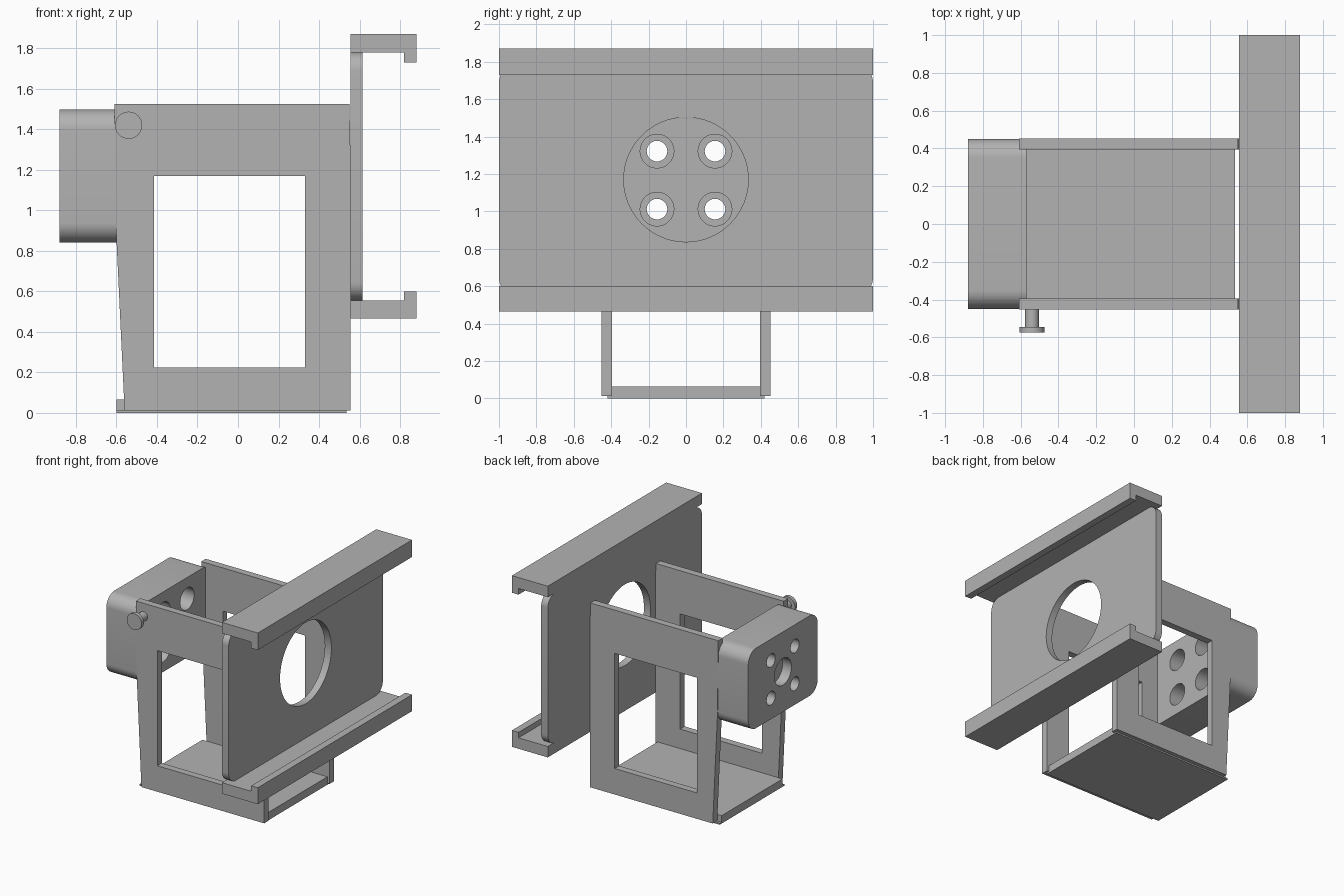
import bpy, bmesh, math
from mathutils import Matrix

cube = bpy.data.objects.get("Cube")
if cube:
    bpy.data.objects.remove(cube, do_unlink=True)

grey = bpy.data.materials.new("plain grey")
grey.use_nodes = True
grey.diffuse_color = (0.45, 0.45, 0.45, 1)
grey.node_tree.nodes["Principled BSDF"].inputs["Base Color"].default_value = grey.diffuse_color


def finish(name, bm):
    bmesh.ops.recalc_face_normals(bm, faces=bm.faces)
    mesh = bpy.data.meshes.new(name)
    bm.to_mesh(mesh)
    bm.free()
    mesh.materials.append(grey)
    obj = bpy.data.objects.new(name, mesh)
    bpy.context.collection.objects.link(obj)
    return obj


def extrude(name, points, axis, start, end):
    """Extrude a 2D outline along x (points are y,z) or y (points are x,z)."""
    bm = bmesh.new()
    place = (lambda a, b: (start, a, b)) if axis == "x" else (lambda a, b: (a, start, b))
    face = bm.faces.new([bm.verts.new(place(a, b)) for a, b in points])
    grown = bmesh.ops.extrude_face_region(bm, geom=[face])["geom"]
    move = (end - start, 0, 0) if axis == "x" else (0, end - start, 0)
    bmesh.ops.translate(bm, vec=move, verts=[v for v in grown if isinstance(v, bmesh.types.BMVert)])
    return finish(name, bm)


def rect(a0, a1, b0, b1):
    return [(a0, b0), (a1, b0), (a1, b1), (a0, b1)]


def rounded(a0, a1, b0, b1, r, steps=10):
    corners = [(a1 - r, b1 - r), (a0 + r, b1 - r), (a0 + r, b0 + r), (a1 - r, b0 + r)]
    return [(ca + r * math.cos(t), cb + r * math.sin(t))
            for i, (ca, cb) in enumerate(corners)
            for t in [(i + k / steps) * math.pi / 2 for k in range(steps + 1)]]


def circle(a, b, r, n=48):
    return [(a + r * math.cos(2 * math.pi * i / n), b + r * math.sin(2 * math.pi * i / n)) for i in range(n)]


def select(obj):
    bpy.ops.object.select_all(action="DESELECT")
    obj.select_set(True)
    bpy.context.view_layer.objects.active = obj


def cut(obj, cutter):
    cutter.hide_render = True
    mod = obj.modifiers.new("cut", "BOOLEAN")
    mod.operation, mod.solver, mod.object = "DIFFERENCE", "EXACT", cutter
    select(obj)
    bpy.ops.object.modifier_apply(modifier=mod.name)
    bpy.data.objects.remove(cutter, do_unlink=True)


def smooth(obj):
    select(obj)
    bpy.ops.object.shade_smooth_by_angle(angle=math.radians(30))


# Mounting plate with rounded corners and a large round opening
plate = extrude("mounting_plate", rounded(-1, 1, 0.555, 1.78, 0.09), "x", 0.555, 0.615)
cut(plate, extrude("plate_cutter", circle(0, 1.17, 0.333, 64), "x", 0.4, 0.8))
smooth(plate)

# Hooked rails above and below the plate
extrude("upper_rail", [(0.555, 1.78), (0.82, 1.78), (0.82, 1.73), (0.88, 1.73),
                       (0.88, 1.87), (0.555, 1.87)], "y", -1, 1)
extrude("lower_rail", [(0.555, 0.555), (0.82, 0.555), (0.82, 0.60), (0.88, 0.60),
                       (0.88, 0.465), (0.555, 0.465)], "y", -1, 1)

# Tapered side walls with rectangular windows
outline = [(-0.56, 0.012), (0.555, 0.012), (0.555, 1.28), (0.55, 1.525), (-0.61, 1.525), (-0.603, 0.92)]
for name, y0, y1 in (("front_wall", -0.453, -0.395), ("back_wall", 0.395, 0.453)):
    wall = extrude(name, outline, "y", y0, y1)
    cut(wall, extrude("window_cutter", rect(-0.415, 0.33, 0.225, 1.17), "y", y0 - 0.1, y1 + 0.1))

# Floor between the walls, with a narrow strip under them
extrude("floor", rect(-0.395, 0.395, 0, 0.065), "x", -0.60, 0.535)
extrude("floor_strip", rect(-0.42, 0.42, 0, 0.012), "x", -0.60, 0.535)

# Hub block with four counterbored bolt holes and a blind centre recess
hub = extrude("hub_block", rounded(-0.45, 0.45, 0.84, 1.497, 0.1), "x", -0.88, -0.57)
for y in (-0.155, 0.155):
    for z in (1.012, 1.322):
        cut(hub, extrude("bolt_cutter", circle(y, z, 0.055), "x", -1, -0.4))
        cut(hub, extrude("counterbore_cutter", circle(y, z, 0.09), "x", -0.77, -0.4))
cut(hub, extrude("centre_cutter", circle(0, 1.17, 0.11), "x", -1, -0.80))
smooth(hub)

# Headed pin on the front wall
smooth(extrude("pin_shaft", circle(-0.54, 1.42, 0.037), "y", -0.55, -0.45))
smooth(extrude("pin_head", circle(-0.54, 1.42, 0.067), "y", -0.575, -0.545))
